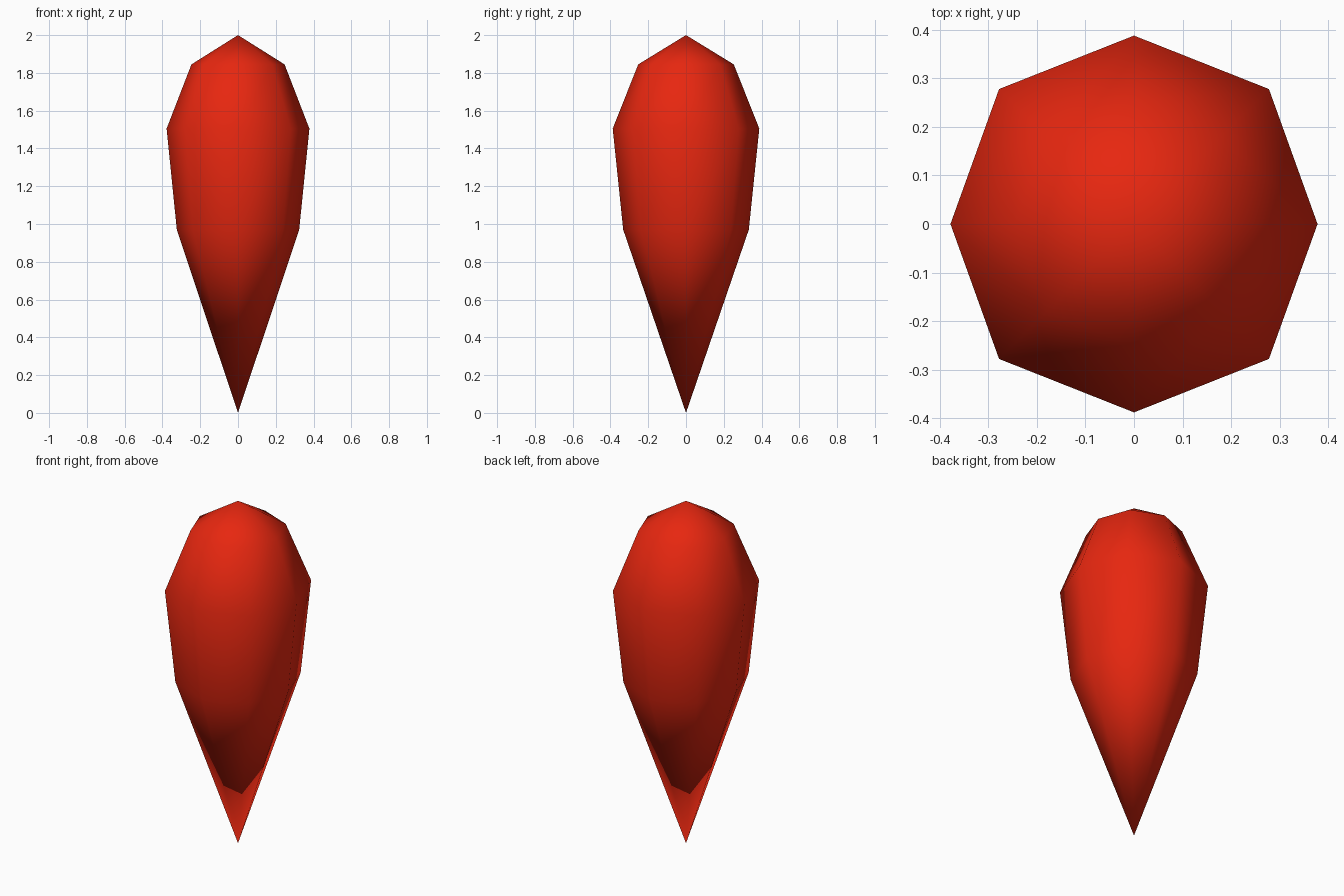
import bpy, bmesh, math

if "Cube" in bpy.data.objects:
    bpy.data.objects.remove(bpy.data.objects["Cube"])

# Single flat red
red = bpy.data.materials.new("bright red")
red.diffuse_color = (0.8, 0.02, 0.005, 1)
red.use_nodes = True
red.node_tree.nodes["Principled BSDF"].inputs["Base Color"].default_value = red.diffuse_color

# Teardrop profile: (height, scale of the widest ring)
RINGS = [(0.97, 0.857), (1.505, 1.0), (1.845, 0.652)]
# Eight-sided cross-section, slightly uneven radii
RX, RY, RD = 0.378, 0.388, 0.393

def radius(i):
    return RD if i % 2 else (RY if i % 4 else RX)

bm = bmesh.new()
tip = bm.verts.new((0, 0, 0))
top = bm.verts.new((0, 0, 2))
rings = [[bm.verts.new((radius(i) * s * math.cos(i * math.pi / 4),
                        radius(i) * s * math.sin(i * math.pi / 4), z))
          for i in range(8)] for z, s in RINGS]

# Pointed bottom, side bands and domed top
for i in range(8):
    j = (i + 1) % 8
    bm.faces.new((tip, rings[0][j], rings[0][i]))
    for lo, hi in zip(rings, rings[1:]):
        bm.faces.new((lo[i], lo[j], hi[j], hi[i]))
    bm.faces.new((rings[-1][i], rings[-1][j], top))
for f in bm.faces:
    f.smooth = True

mesh = bpy.data.meshes.new("teardrop_body")
bm.to_mesh(mesh)
bm.free()
mesh.materials.append(red)
body = bpy.data.objects.new("teardrop_body", mesh)
bpy.context.collection.objects.link(body)
